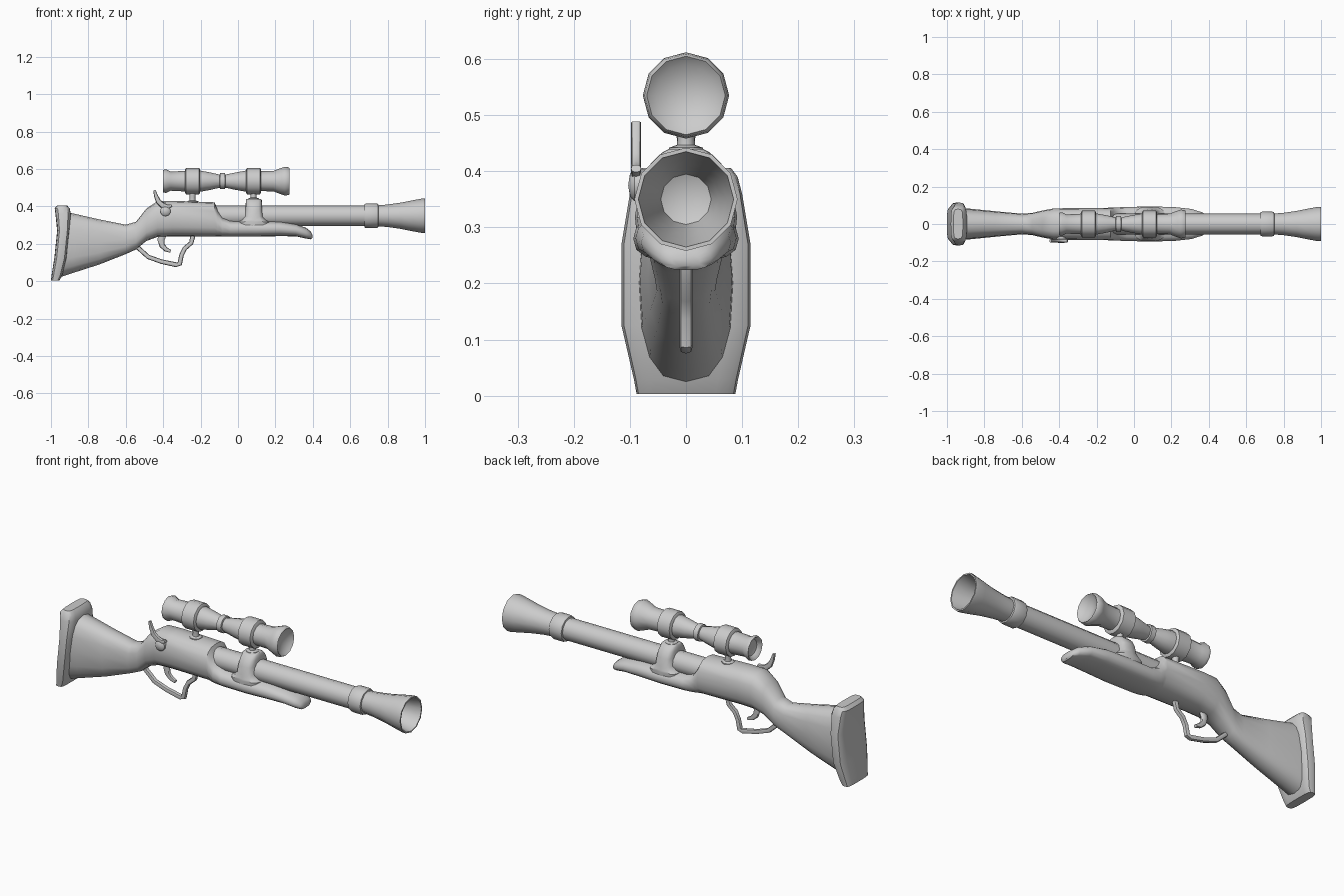
import bpy, bmesh, math
from mathutils import Vector as V


def loft(name, rings, sides=12, angle=40):
    """Skin rings of (centre, axis_a, axis_b, exponent) and cap both ends."""
    bm = bmesh.new()
    loops = []
    for c, a, b, n in rings:
        loop = []
        for i in range(sides):
            t = 2 * math.pi * i / sides
            ca, sa = math.cos(t), math.sin(t)
            u = math.copysign(abs(ca) ** (2 / n), ca)
            w = math.copysign(abs(sa) ** (2 / n), sa)
            loop.append(bm.verts.new(V(c) + V(a) * u + V(b) * w))
        loops.append(loop)
    for p, q in zip(loops, loops[1:]):
        for i in range(sides):
            j = (i + 1) % sides
            bm.faces.new((p[i], p[j], q[j], q[i]))
    bm.faces.new(loops[0])
    bm.faces.new(loops[-1])
    bmesh.ops.remove_doubles(bm, verts=bm.verts, dist=1e-5)
    bmesh.ops.recalc_face_normals(bm, faces=bm.faces)
    me = bpy.data.meshes.new(name)
    bm.to_mesh(me)
    bm.free()
    ob = bpy.data.objects.new(name, me)
    bpy.context.collection.objects.link(ob)
    bpy.ops.object.select_all(action='DESELECT')
    ob.select_set(True)
    bpy.context.view_layer.objects.active = ob
    bpy.ops.object.shade_smooth_by_angle(angle=math.radians(angle))
    return ob


def lathe(name, origin, axis, profile, sides=12):
    """Revolve (distance, radius) points around an axis."""
    d = V(axis)
    a = V((0, 0, 1)) if abs(d.z) < 0.5 else V((1, 0, 0))
    b = d.cross(a)
    return loft(name, [(V(origin) + d * s, a * r, b * r, 2) for s, r in profile], sides)


def sweep(name, path, y, half_y, sides=8):
    """Sweep an oval along (x, z, radius) points in a plane of constant y."""
    rings = []
    for i, (x, z, r) in enumerate(path):
        p, q = path[max(i - 1, 0)], path[min(i + 1, len(path) - 1)]
        t = V((q[0] - p[0], 0, q[1] - p[1])).normalized()
        rings.append(((x, y, z), V((-t.z, 0, t.x)) * r, V((0, half_y, 0)), 2.6))
    return loft(name, rings, sides, 50)


# Stock and forearm: x, top, bottom, half width
stock = [
    (-0.94, .375, .025, .085), (-0.88, .362, .045, .082), (-0.74, .33, .09, .068),
    (-0.60, .302, .145, .055), (-0.545, .318, .17, .059), (-0.49, .388, .215, .072),
    (-0.43, .428, .237, .083), (-0.35, .43, .24, .085), (-0.125, .422, .238, .087),
    (-0.11, .385, .238, .088), (-0.085, .345, .238, .089), (-0.04, .324, .238, .091),
    (0.10, .322, .238, .094), (0.22, .32, .241, .09), (0.31, .305, .24, .08),
    (0.365, .285, .228, .062), (0.39, .265, .224, .045), (0.397, .25, .23, .025)]
loft("stock", [((x, 0, (t + b) / 2), (0, w, 0), (0, 0, (t - b) / 2), 2.6)
               for x, t, b, w in stock], 16, 45)

# Butt plate: z, back x, front x, half width
butt = [(0.003, -1, -.955, .088), (0.03, -.997, -.94, .093), (0.125, -.982, -.915, .115),
        (0.27, -.967, -.9, .115), (0.36, -.976, -.893, .1), (0.39, -.98, -.9, .092),
        (0.406, -.965, -.915, .08)]
loft("butt_plate", [(((b + f) / 2, 0, z), ((f - b) / 2, 0, 0), (0, w, 0), 4)
                    for z, b, f, w in butt], 16, 35)

# Barrel with collar and flared hollow muzzle
lathe("barrel", (0, 0, .35), (1, 0, 0), [
    (-.2, 0), (-.2, .055), (.675, .055), (.677, .063), (.685, .066), (.74, .066),
    (.749, .063), (.751, .056), (.80, .06), (.87, .07), (.94, .084), (.985, .092),
    (1, .092), (1, .085), (.94, .073), (.87, .058), (.80, .045), (.78, 0)])

# Saddle clamping the barrel to the forearm: z, half length, half width
saddle = [(.29, .085, .088), (.318, .085, .091), (.327, .066, .09), (.345, .05, .085),
          (.385, .046, .078), (.415, .044, .062), (.434, .042, .042), (.44, .038, .03)]
loft("barrel_saddle", [((.085, 0, z), (a, 0, 0), (0, w, 0), 3.5) for z, a, w in saddle], 16)

# Scope with recessed lenses, waist ring and two mount bands
lathe("scope", (0, 0, .535), (1, 0, 0), [
    (-.37, 0), (-.38, .042), (-.398, .055), (-.4, .06), (-.385, .063), (-.36, .051),
    (-.285, .055), (-.2, .056), (-.15, .047), (-.098, .035), (-.096, .043), (-.07, .043),
    (-.068, .035), (-.02, .045), (.04, .056), (.12, .053), (.19, .055), (.235, .072),
    (.25, .077), (.27, .074), (.276, .07), (.262, .055), (.245, 0)])
for name, x, base in (("rear", -.243, .42), ("front", .083, .435)):
    lathe(name + "_scope_band", (x, 0, .535), (1, 0, 0), [
        (-.04, 0), (-.04, .062), (-.035, .071), (.035, .071), (.04, .062), (.04, 0)])
    lathe(name + "_scope_post", (x, 0, base), (0, 0, 1), [
        (-.02, 0), (-.02, .03), (.007, .03), (.012, .016), (.028, .015), (.05, .018),
        (.06, .018), (.06, 0)])

# Trigger guard and trigger
sweep("trigger_guard", [
    (-.53, .20, .012), (-.535, .18, .012), (-.48, .13, .012), (-.41, .105, .012),
    (-.33, .088, .013), (-.312, .092, .013), (-.302, .14, .012), (-.285, .175, .012),
    (-.25, .205, .012), (-.24, .25, .014)], 0, .012)
sweep("trigger", [
    (-.40, .26, .022), (-.412, .22, .019), (-.405, .19, .015), (-.385, .17, .012),
    (-.36, .16, .008)], 0, .01)

# Side hammer and its pivot screw
sweep("hammer", [
    (-.447, .487, .006), (-.438, .455, .011), (-.425, .425, .014), (-.402, .405, .015),
    (-.375, .398, .012), (-.355, .405, .007)], -.089, .009)
lathe("hammer_pivot", (-.388, 0, .375), (0, -1, 0), [
    (.06, 0), (.06, .028), (.092, .028), (.1, .02), (.103, 0)], 10)
